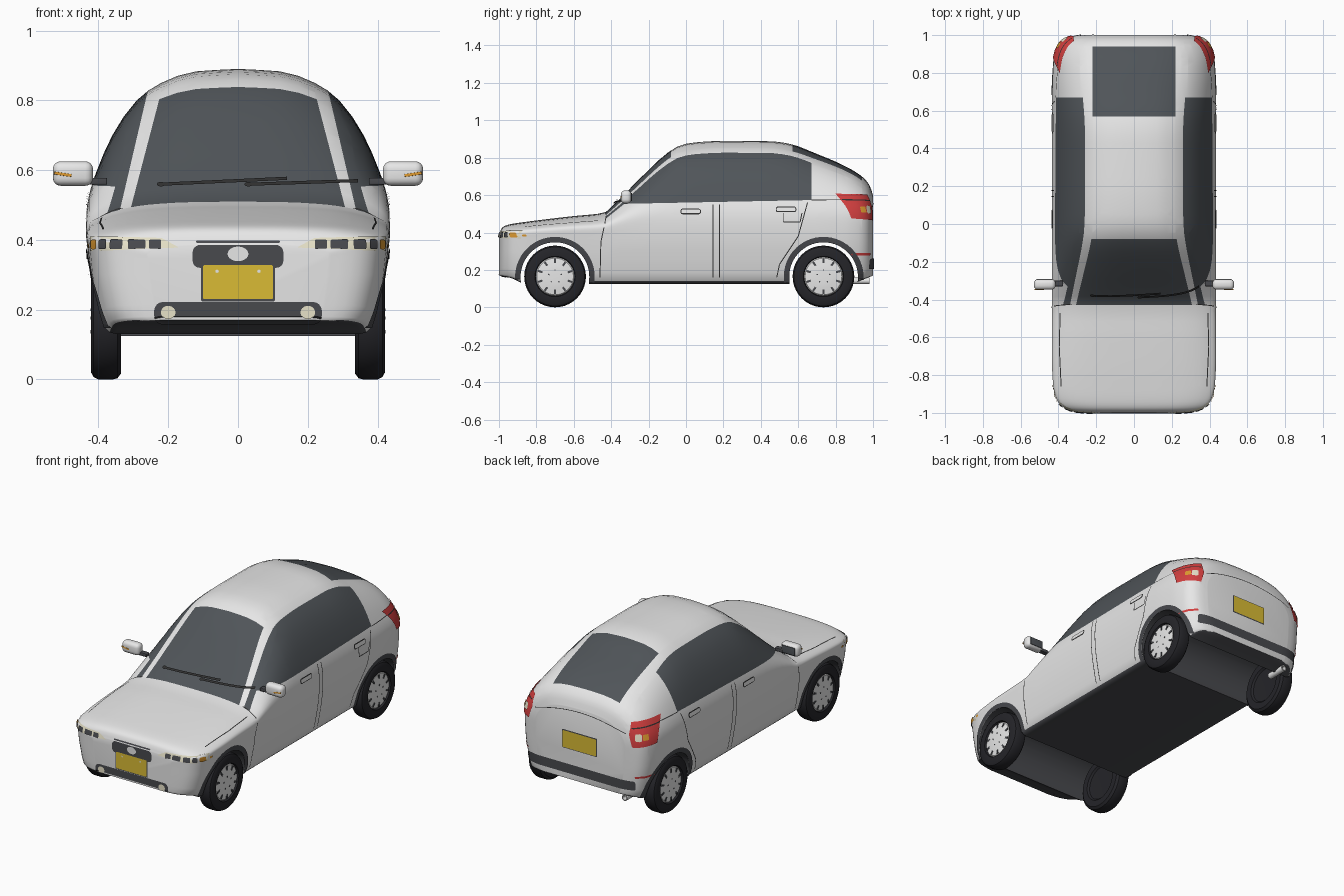
import bpy, bmesh
from math import sin, cos, pi, radians
from mathutils import Vector, Matrix
from mathutils.bvhtree import BVHTree

if "Cube" in bpy.data.objects:
    bpy.data.objects.remove(bpy.data.objects["Cube"])


def material(name, *rgb):
    m = bpy.data.materials.new(name)
    m.use_nodes = True
    m.diffuse_color = (*rgb, 1)
    m.node_tree.nodes["Principled BSDF"].inputs["Base Color"].default_value = (*rgb, 1)
    return m


WHITE = material("white paint", .8, .8, .8)
GLASS = material("dark glass", .08, .09, .1)
TRIM = material("grey trim", .065, .067, .075)
RUBBER = material("black rubber", .018, .018, .022)
SEAM = material("seam black", .03, .03, .03)
YELLOW = material("plate yellow", .7, .5, .035)
RED = material("lamp red", .65, .05, .05)
ORANGE = material("indicator orange", .75, .33, .03)
CREAM = material("lamp cream", .8, .76, .58)


def add(name, bm, *mats):
    me = bpy.data.meshes.new(name)
    bm.to_mesh(me)
    bm.free()
    for m in mats:
        me.materials.append(m)
    ob = bpy.data.objects.new(name, me)
    bpy.context.collection.objects.link(ob)
    me.shade_smooth()
    me.set_sharp_from_angle(angle=radians(35))
    return ob


def curve(pts, t):
    """Monotone cubic through (position, value) pairs."""
    n = len(pts)
    i = max(k for k in range(n - 1) if k == 0 or pts[k][0] <= t)
    slope = [(b[1] - a[1]) / (b[0] - a[0]) for a, b in zip(pts, pts[1:])]

    def tangent(k):
        if k in (0, n - 1):
            return slope[min(k, n - 2)]
        a, b = slope[k - 1], slope[k]
        return 2 * a * b / (a + b) if a * b > 0 else 0
    h = pts[i + 1][0] - pts[i][0]
    s = (t - pts[i][0]) / h
    return ((1 + 2 * s) * (1 - s) ** 2 * pts[i][1] + s * s * (3 - 2 * s) * pts[i + 1][1]
            + h * s * (1 - s) * ((1 - s) * tangent(i) - s * tangent(i + 1)))


# Body loft: top line, bottom line, plan width and one half section
TOP = [(-1, .385), (-.985, .425), (-.95, .442), (-.85, .458), (-.6, .488), (-.44, .505), (-.38, .555),
       (-.25, .685), (-.1, .825), (-.04, .862), (.03, .88), (.2, .89), (.45, .888), (.55, .875),
       (.7, .82), (.85, .755), (.94, .7), (.98, .655), (1, .6)]
BOTTOM = [(-1, .17), (-.93, .155), (-.86, .125), (.88, .125), (.95, .15), (1, .17)]
WIDTH = [(-1, .6), (-.99, .75), (-.97, .86), (-.93, .94), (-.85, .985), (-.7, 1),
         (.7, 1), (.85, .985), (.93, .945), (.97, .88), (.99, .79), (1, .68)]
SECTION = [(0, .125), (.36, .125), (.39, .14), (.415, .25), (.43, .35), (.435, .44), (.432, .5),
           (.418, .56), (.4, .61), (.36, .7), (.29, .8), (.22, .85), (.12, .883), (0, .89)]
AXLES, AXLE_Z = (-.7, .735), .165


def ring(y):
    top, low, wide = curve(TOP, y), curve(BOTTOM, y), curve(WIDTH, y)
    f = min(1, max(0, (top - .48) / .41))
    base, power = .33 + .12 * f, .4 + .6 * f
    half = []
    for k in range(2 * len(SECTION) - 1):
        x, z = (curve([(i, p[c]) for i, p in enumerate(SECTION)], k / 2) for c in (0, 1))
        if z > base:
            z = base + (top - base) * min(1, (z - base) / (.89 - base)) ** power
        elif z < .3:
            z = .3 - (.3 - z) * (.3 - low) / .175
        half.append((x * wide, y, z))
    return half + [(-x, y, z) for x, y, z in half[-2:0:-1]]


bm = bmesh.new()
rings = [[bm.verts.new(p) for p in ring(-cos(pi * i / 64))] for i in range(65)]
for a, b in zip(rings, rings[1:]):
    for i in range(len(a)):
        j = (i + 1) % len(a)
        bm.faces.new((a[i], a[j], b[j], b[i]))
bm.faces.new(rings[0])
bm.faces.new(rings[-1])
bmesh.ops.recalc_face_normals(bm, faces=bm.faces)
SKIN = BVHTree.FromBMesh(bm)
shell = add("body", bm, WHITE, GLASS, TRIM)

# Wheel wells cut across the full width
cutters = []
for y in AXLES:
    bm = bmesh.new()
    bmesh.ops.create_cone(bm, cap_ends=True, segments=64, radius1=.185, radius2=.185, depth=1.2,
                          matrix=Matrix.Translation((0, y, AXLE_Z)) @ Matrix.Rotation(pi / 2, 4, 'Y'))
    cutter = add("well_cutter", bm)
    cutter.hide_render = True
    cutters.append(cutter)
    mod = shell.modifiers.new("well", 'BOOLEAN')
    mod.object, mod.solver, mod.operation = cutter, 'EXACT', 'DIFFERENCE'
bpy.context.view_layer.update()
bm = bmesh.new()
bm.from_object(shell, bpy.context.evaluated_depsgraph_get())
shell.modifiers.clear()
for cutter in cutters:
    bpy.data.objects.remove(cutter)

# Window edges cut into the body, then glass and underside assigned by rule
planes = [((0, y, 0), (0, 1, 0)) for y in (-.43, -.08, .57, .67, .94)]
planes += [((0, 0, .56), (0, -.02, 1)), ((0, -.33, .553), (0, -.8, 1))]
for s in (1, -1):
    planes += [((s * .22, 0, 0), (s, 0, 0)), ((s * .335, 0, .5), (s, 0, .234)), ((s * .305, 0, .5), (s, 0, .262))]
for co, no in planes:
    faces = [f for f in bm.faces if f.calc_center_median().z > .44]
    geom = faces + list({e for f in faces for e in f.edges}) + list({v for f in faces for v in f.verts})
    bmesh.ops.bisect_plane(bm, geom=geom, plane_co=co, plane_no=Vector(no).normalized(), dist=1e-5)
bm.normal_update()
for f in bm.faces:
    c, n = f.calc_center_median(), f.normal
    x, d = abs(c.x), c.z - .5
    belt = min(.56 + .02 * c.y, .553 + .8 * (c.y + .33))
    side = -.43 < c.y < .67 and c.z > belt and x > .335 - .234 * d
    front = -.43 < c.y < -.08 and x < .305 - .262 * d and c.z > .47
    rear = .57 < c.y < .94 and x < .22 and c.z > .6
    well = any((c.y - y) ** 2 + (c.z - AXLE_Z) ** 2 < .1865 ** 2 for y in AXLES)
    f.material_index = 1 if side or front or rear else 2 if well or (n.z < -.7 and c.z < .25) else 0
bm.to_mesh(shell.data)
bm.free()
shell.data.shade_smooth()
shell.data.set_sharp_from_angle(angle=radians(35))


# Thin plates laid onto the body along a direction
def decal(name, polys, toward, mat, lift=.003, mirror=False):
    D = Vector(toward).normalized()
    U, V = (Vector((1, 0, 0)), Vector((0, 1, 0))) if D.z else (Vector((0, 0, 1)).cross(D), Vector((0, 0, 1)))
    bm = bmesh.new()
    for poly in polys:
        bm.faces.new([bm.verts.new((u, v, 0)) for u, v in poly])
    for axis in (Vector((1, 0, 0)), Vector((0, 1, 0))):
        reach = [v.co.dot(axis) for v in bm.verts]
        for k in range(int(min(reach) / .03) - 1, int(max(reach) / .03) + 2):
            bmesh.ops.bisect_plane(bm, geom=bm.verts[:] + bm.edges[:] + bm.faces[:],
                                   plane_co=axis * k * .03, plane_no=axis, dist=1e-5)
    lost = []
    for v in bm.verts:
        hit, normal, _, _ = SKIN.ray_cast(U * v.co.x + V * v.co.y + D * 3, -D)
        if hit:
            v.co = hit + normal * lift
        else:
            lost.append(v)
    bmesh.ops.delete(bm, geom=lost, context='VERTS')
    bm.normal_update()
    bmesh.ops.reverse_faces(bm, faces=[f for f in bm.faces if f.normal.dot(D) < 0])
    if mirror:
        copy = bmesh.ops.duplicate(bm, geom=bm.verts[:] + bm.edges[:] + bm.faces[:])["geom"]
        for v in (g for g in copy if isinstance(g, bmesh.types.BMVert)):
            v.co.x *= -1
        bmesh.ops.reverse_faces(bm, faces=[g for g in copy if isinstance(g, bmesh.types.BMFace)])
    return add(name, bm, mat)


def oval(u, v, a, b, n=20):
    return [(u + a * cos(2 * pi * i / n), v + b * sin(2 * pi * i / n)) for i in range(n)]


def rect(u0, v0, u1, v1, r=.004):
    corners = ((u1 - r, v1 - r), (u0 + r, v1 - r), (u0 + r, v0 + r), (u1 - r, v0 + r))
    return [(u + r * cos(pi / 2 * (q + k / 4)), v + r * sin(pi / 2 * (q + k / 4)))
            for q, (u, v) in enumerate(corners) for k in range(5)]


def stroke(pts, w=.005):
    quads = []
    for a, b in zip(pts, pts[1:]):
        a, b = Vector(a), Vector(b)
        side = (b - a).orthogonal().normalized() * w / 2
        quads.append([a + side, b + side, b - side, a - side])
    return quads


SIDE, FRONT, BACK, CORNER, UP = (1, 0, 0), (0, -1, 0), (0, 1, 0), (1, 1, 0), (0, 0, 1)

# Side details
for tag, y in zip(("front", "rear"), AXLES):
    arc = [radians(-8 + 196 * i / 32) for i in range(33)]
    quads = [[(y + r * cos(t), AXLE_Z + r * sin(t)) for r, t in ((.183, a), (.212, a), (.212, b), (.183, b))]
             for a, b in zip(arc, arc[1:])]
    decal(tag + "_arch_trim", quads, SIDE, TRIM, .004, True)
decal("door_seams", stroke([(-.425, .49), (-.455, .35), (-.46, .16)]) + stroke([(.145, .55), (.145, .16)])
      + stroke([(.178, .55), (.178, .16)]) + stroke([(.65, .56), (.6, .38), (.5, .23), (.485, .16)])
      + stroke([(.67, .573), (.9, .575)], .004), SIDE, SEAM, .002, True)
for tag, y, z in (("front", -.03, .497), ("rear", .48, .508)):
    decal(tag + "_handle_gap", [rect(y, z, y + .11, z + .03, .012)], SIDE, SEAM, .003, True)
    decal(tag + "_handle", [rect(y + .005, z + .005, y + .105, z + .025, .008)], SIDE, WHITE, .006, True)
decal("fuel_flap_seam", stroke([(.52, .505), (.52, .455), (.61, .455), (.62, .505)]), SIDE, SEAM, .002)

# Front details
decal("bonnet_seams", stroke([(.385, -.86), (.395, -.65), (.39, -.47)]), UP, SEAM, .002, True)
decal("grille", [rect(-.13, .32, .13, .385, .02), rect(-.12, .39, .12, .398)], FRONT, TRIM)
decal("grille_oval", [oval(0, .36, .03, .021)], FRONT, WHITE, .006)
decal("front_plate", [rect(-.1, .23, .1, .328)], FRONT, YELLOW, .007)
decal("front_plate_edge", [rect(-.106, .224, .106, .334)], FRONT, TRIM, .004)
decal("plate_bolts", [oval(.06, .31, .005, .005, 8)], FRONT, WHITE, .009, True)
decal("bumper_intake", [rect(-.24, .16, .24, .222, .025)], FRONT, TRIM)
decal("fog_lamp", [oval(.2, .192, .021, .019)], FRONT, CREAM, .006, True)
decal("headlamp", [[(.17, .378), (.42, .368), (.422, .408), (.22, .405)]], FRONT, CREAM, .003, True)
decal("headlamp_insets", [rect(u, .374, u + w, .399) for u, w in ((.22, .035), (.265, .05), (.33, .035), (.375, .02))],
      FRONT, TRIM, .006, True)
decal("headlamp_indicator", [rect(.402, .374, .417, .399)], FRONT, ORANGE, .006, True)
decal("side_repeater", [rect(-.875, .378, -.853, .39)], SIDE, ORANGE, .004, True)
for i, line in enumerate(([(-.22, .553), (.14, .57)], [(.03, .553), (.34, .563)])):
    decal("wiper_%d" % (i + 1), stroke(line, .009) + [oval(*line[0], .012, .007, 8)], FRONT, SEAM, .009)

# Rear details
decal("tail_lamp", [[(.29, .605), (.31, .54), (.325, .475), (.46, .465), (.475, .535), (.46, .6)]],
      CORNER, RED, .006, True)
decal("tail_lamp_bar", stroke([(.305, .572), (.46, .568)], .006), CORNER, SEAM, .008, True)
decal("tail_lamp_indicator", [rect(.375, .505, .405, .535)], CORNER, ORANGE, .009, True)
decal("tail_lamp_reverse", [rect(.41, .5, .445, .54, .01)], CORNER, CREAM, .009, True)
decal("rear_plate", [rect(-.11, .355, .11, .455)], BACK, YELLOW, .007)
decal("rear_plate_edge", [rect(-.115, .35, .115, .46)], BACK, TRIM, .004)
decal("rear_bumper_strip", [rect(-.35, .205, .35, .26, .01)], BACK, TRIM, .004)
decal("rear_reflector", [rect(.35, .278, .41, .29)], BACK, RED, .004, True)
decal("tailgate_seam", stroke([(.3 * i / 6, .585 - .05 * (i / 6) ** 2) for i in range(-6, 7)], .004), BACK, SEAM, .002)


# Turned parts
def lathe(name, profile, mat, steps=40):
    bm = bmesh.new()
    verts = [bm.verts.new((x, 0, r)) for r, x in profile]
    edges = [bm.edges.new(p) for p in zip(verts, verts[1:])]
    bmesh.ops.spin(bm, geom=verts + edges, axis=(1, 0, 0), cent=(0, 0, 0), angle=2 * pi, steps=steps)
    bmesh.ops.remove_doubles(bm, verts=bm.verts, dist=1e-4)
    bmesh.ops.recalc_face_normals(bm, faces=bm.faces)
    return add(name, bm, mat)


# Wheels: tyre, cover and cover slots, repeated at each corner
tyre = lathe("tyre", [(0, .35), (.1, .345), (.11, .335), (.148, .335), (.162, .346), (.165, .36), (.165, .4),
                      (.158, .414), (.145, .421), (.108, .42), (.1, .4), (0, .4)], RUBBER)
cover = lathe("wheel_cover", [(0, .42), (.03, .421), (.06, .419), (.098, .414), (.107, .405), (0, .402)], WHITE)
bm = bmesh.new()
for i in range(10):
    turn = Matrix.Rotation(2 * pi * i / 10, 4, 'X')
    bmesh.ops.create_cube(bm, matrix=turn @ Matrix.Translation((.413, 0, .083)) @ Matrix.Diagonal((.012, .011, .024, 1)))
for i in range(5):
    turn = Matrix.Rotation(2 * pi * i / 5, 4, 'X')
    bmesh.ops.create_cube(bm, matrix=turn @ Matrix.Translation((.417, 0, .035)) @ Matrix.Diagonal((.01, .007, .007, 1)))
slots = add("cover_slots", bm, TRIM)
for part in (tyre, cover, slots):
    for y in AXLES:
        for s in (0, 1):
            ob = part if (y, s) == (AXLES[0], 0) else part.copy()
            if ob is not part:
                bpy.context.collection.objects.link(ob)
            ob.location = (0, y, AXLE_Z)
            ob.rotation_euler.z = pi * s

# Exhaust pipe
pipe = lathe("exhaust_pipe", [(.012, -.06), (.018, -.06), (.018, .06), (.013, .06), (.012, -.06)], WHITE, 16)
pipe.rotation_euler.z = pi / 2
pipe.location = (-.28, .92, .142)


# Door mirrors
def block(name, centre, size, mat, bevel):
    bm = bmesh.new()
    bmesh.ops.create_cube(bm, matrix=Matrix.Translation(centre) @ Matrix.Diagonal((*size, 1)))
    bmesh.ops.bevel(bm, geom=bm.edges[:], offset=bevel, segments=4, profile=.5, affect='EDGES')
    return add(name, bm, mat)


for tag, s in (("left", 1), ("right", -1)):
    block(tag + "_mirror", (s * .473, -.32, .59), (.115, .056, .07), WHITE, .022)
    block(tag + "_mirror_glass", (s * .473, -.292, .59), (.085, .004, .045), GLASS, .001)
    block(tag + "_mirror_arm", (s * .405, -.315, .568), (.06, .03, .02), TRIM, .004)
    lamp = block(tag + "_mirror_indicator", (0, 0, 0), (.05, .004, .008), ORANGE, .001)
    lamp.location = (s * .502, -.347, .588)
    lamp.rotation_euler.y = -s * .15
